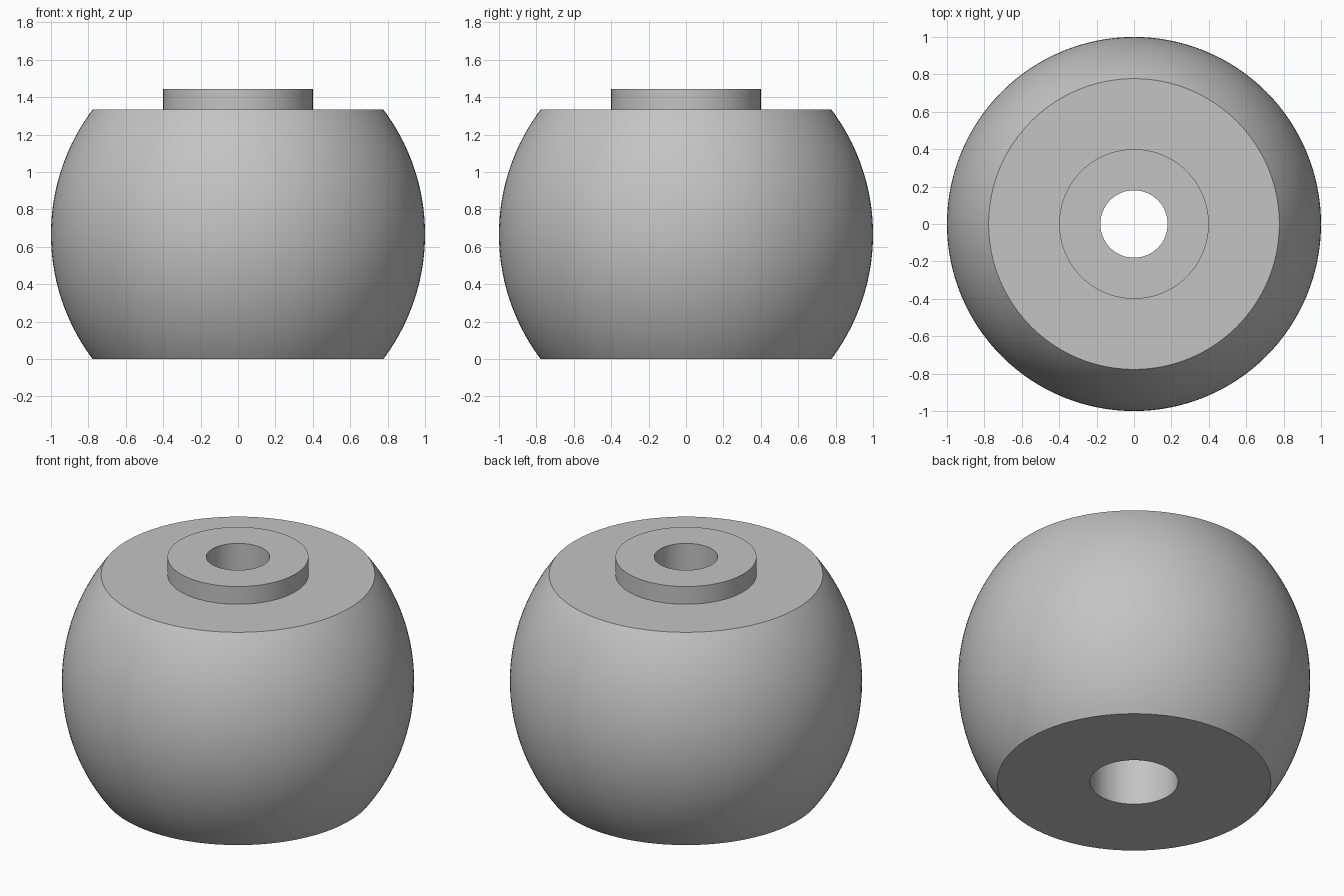
import bpy, bmesh
from math import asin, sin, cos, pi, radians

cube = bpy.data.objects.get("Cube")
if cube:
    bpy.data.objects.remove(cube, do_unlink=True)

# Plain grey material
grey = bpy.data.materials.new("plain grey")
grey.use_nodes = True
colour = (0.55, 0.55, 0.55, 1)
grey.diffuse_color = colour
grey.node_tree.nodes["Principled BSDF"].inputs["Base Color"].default_value = colour

# Main sizes
MID, TOP, BOSS_TOP = 0.667, 1.333, 1.444
ARC = 1.11                      # radius of the bulging side
BOSS_R, BORE_R, SOCKET_R = 0.4, 0.18, 0.25
SOCKET_TOP = MID
SIDES, STEPS = 128, 40


def lathe(name, profile):
    """Spin a closed (radius, height) profile around the z axis."""
    bm = bmesh.new()
    rings = [[bm.verts.new((r * cos(2 * pi * i / SIDES), r * sin(2 * pi * i / SIDES), z))
              for i in range(SIDES)] for r, z in profile]
    for a, b in zip(rings, rings[1:] + rings[:1]):
        for i in range(SIDES):
            j = (i + 1) % SIDES
            bm.faces.new((a[i], a[j], b[j], b[i]))
    bmesh.ops.recalc_face_normals(bm, faces=bm.faces)
    mesh = bpy.data.meshes.new(name)
    bm.to_mesh(mesh)
    bm.free()
    obj = bpy.data.objects.new(name, mesh)
    bpy.context.collection.objects.link(obj)
    mesh.materials.append(grey)
    bpy.ops.object.select_all(action="DESELECT")
    obj.select_set(True)
    bpy.context.view_layer.objects.active = obj
    bpy.ops.object.shade_smooth_by_angle(angle=radians(30))
    return obj


# Barrel-shaped side from the base to the flat top
half = asin(MID / ARC)
angles = [-half + 2 * half * i / STEPS for i in range(STEPS + 1)]
side = [(1 - ARC + ARC * cos(a), MID + ARC * sin(a)) for a in angles]
side[0], side[-1] = (side[0][0], 0), (side[-1][0], TOP)

# Raised boss on top, then the stepped hole back down to the base
boss = [(BOSS_R, TOP), (BOSS_R, BOSS_TOP), (BORE_R, BOSS_TOP)]
hole = [(BORE_R, SOCKET_TOP), (SOCKET_R, SOCKET_TOP), (SOCKET_R, 0)]
lathe("bored_knob_body", side + boss + hole)
